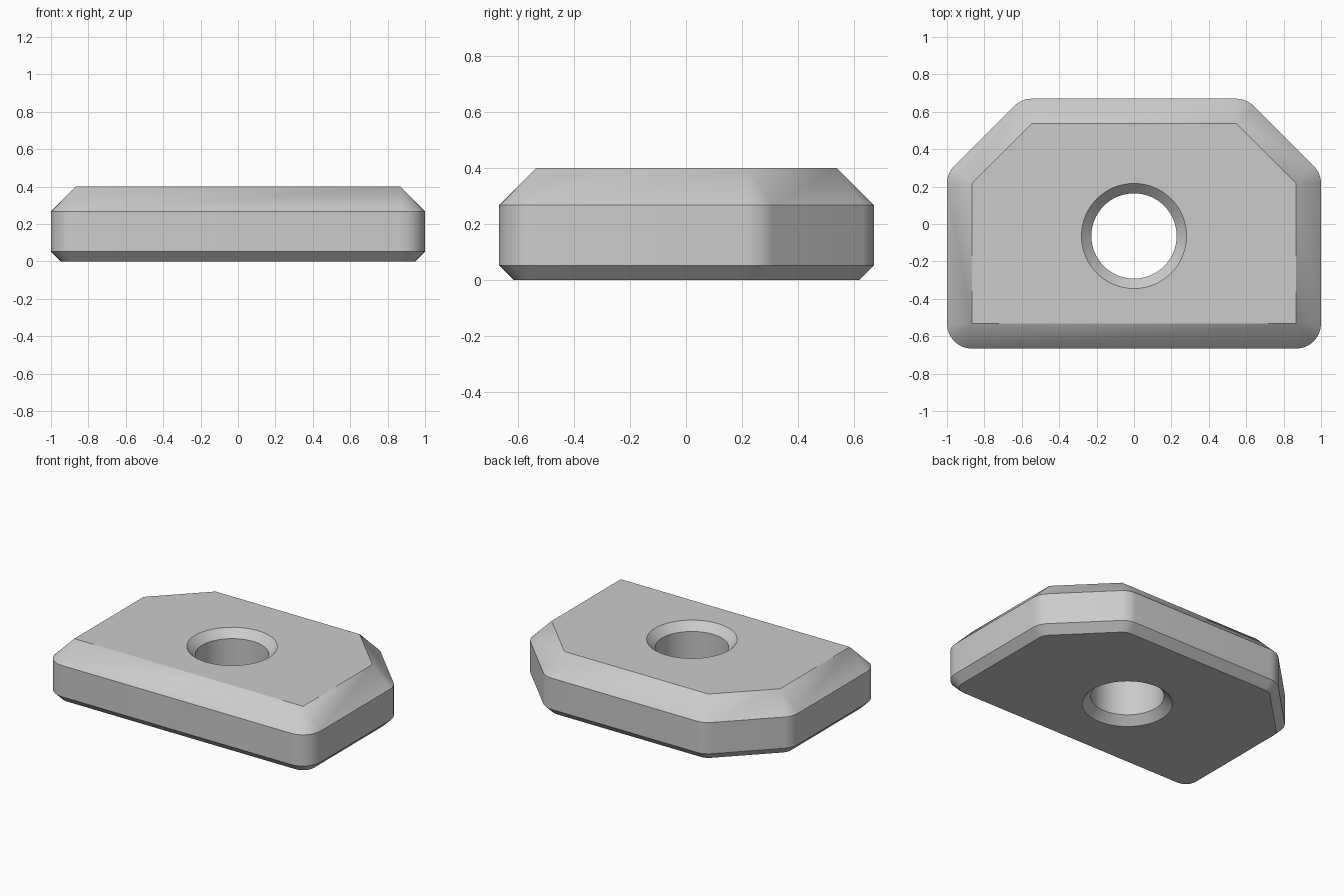
import bpy
import bmesh
from math import cos, sin, pi, radians

cube = bpy.data.objects.get("Cube")
if cube:
    bpy.data.objects.remove(cube, do_unlink=True)

HEIGHT = 0.4
CORNER_STEPS = 8
HOLE_STEPS = 64
HOLE_Y = -0.064

# Sharp-cornered core of the plate: x, y, start and end angle of each corner
CORNERS = [
    (0.867, -0.533, -90, 0),
    (0.867, 0.216, 0, 45),
    (0.546, 0.537, 45, 90),
    (-0.546, 0.537, 90, 135),
    (-0.867, 0.216, 135, 180),
    (-0.867, -0.533, 180, 270),
]


def plate_ring(bm, radius, z):
    """Core outline grown outwards by a corner radius."""
    ring = []
    for x, y, start, end in CORNERS:
        for i in range(CORNER_STEPS + 1):
            a = radians(start + (end - start) * i / CORNER_STEPS)
            ring.append(bm.verts.new((x + radius * cos(a), y + radius * sin(a), z)))
    return ring


def hole_ring(bm, radius, z):
    angles = [2 * pi * i / HOLE_STEPS for i in range(HOLE_STEPS)]
    return [bm.verts.new((radius * cos(a), HOLE_Y + radius * sin(a), z)) for a in angles]


def skin(bm, rings):
    """Join successive rings with quads."""
    for low, high in zip(rings, rings[1:]):
        n = len(low)
        for i in range(n):
            j = (i + 1) % n
            bm.faces.new((low[i], low[j], high[j], high[i]))


bm = bmesh.new()

# Chamfered, rounded outer wall
skin(bm, [plate_ring(bm, r, z) for r, z in
          ((0.08, 0), (0.133, 0.053), (0.133, 0.267), (0, HEIGHT))])

# Through hole, countersunk at both ends
skin(bm, [hole_ring(bm, r, z) for r, z in
          ((0.281, 0), (0.228, 0.053), (0.228, HEIGHT - 0.053), (0.281, HEIGHT))])

# Corners of the top edge close to single points
bmesh.ops.remove_doubles(bm, verts=bm.verts[:], dist=0.0005)

# Flat top and bottom around the hole
for z, up in ((0, -1), (HEIGHT, 1)):
    rim = [e for e in bm.edges
           if e.is_boundary and all(abs(v.co.z - z) < 0.001 for v in e.verts)]
    bmesh.ops.triangle_fill(bm, edges=rim, use_beauty=True, normal=(0, 0, up))
bmesh.ops.recalc_face_normals(bm, faces=bm.faces[:])

mesh = bpy.data.meshes.new("chamfered_plate")
bm.to_mesh(mesh)
bm.free()
plate = bpy.data.objects.new("chamfered_plate", mesh)
bpy.context.collection.objects.link(plate)

# Plain grey material
grey = bpy.data.materials.new("light_grey")
grey.use_nodes = True
colour = (0.6, 0.6, 0.6, 1)
grey.diffuse_color = colour
grey.node_tree.nodes["Principled BSDF"].inputs["Base Color"].default_value = colour
mesh.materials.append(grey)

# Smooth rounded parts, sharp chamfer edges
bpy.ops.object.select_all(action='DESELECT')
plate.select_set(True)
bpy.context.view_layer.objects.active = plate
bpy.ops.object.shade_smooth_by_angle(angle=radians(30))
